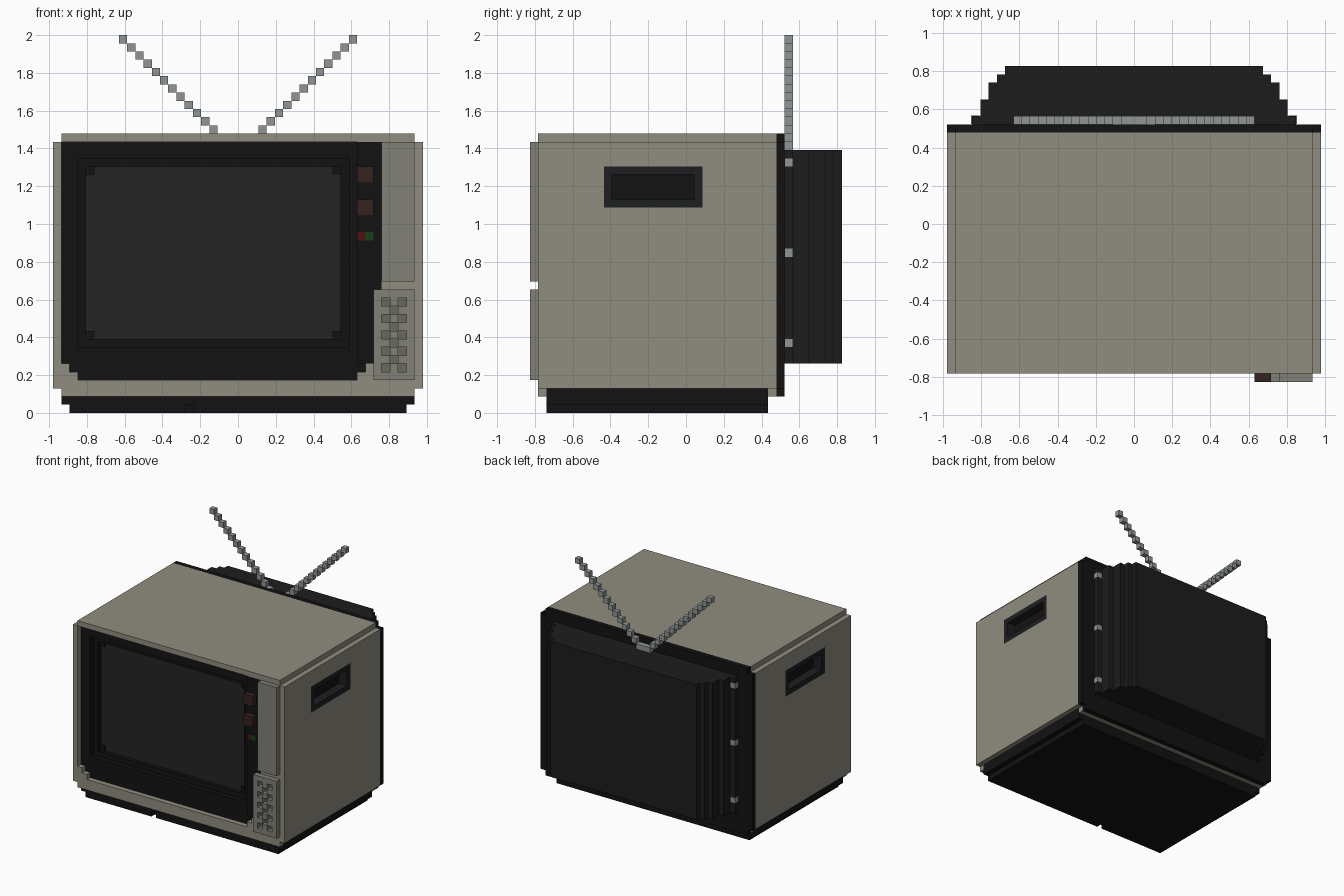
import bpy, bmesh

if "Cube" in bpy.data.objects:
    bpy.data.objects.remove(bpy.data.objects["Cube"])

U = 2 / 46  # one block of the grid the model is built on


def material(name, rgb):
    m = bpy.data.materials.new(name)
    m.diffuse_color = (*rgb, 1)
    m.use_nodes = True
    m.node_tree.nodes["Principled BSDF"].inputs["Base Color"].default_value = m.diffuse_color
    return m


BEIGE = material("beige", (0.28, 0.265, 0.215))
PANEL = material("panel_grey", (0.22, 0.215, 0.185))
KEY = material("key_grey", (0.14, 0.138, 0.105))
BLACK = material("black", (0.006, 0.006, 0.006))
TUB = material("soft_black", (0.012, 0.012, 0.012))
GLASS = material("glass", (0.017, 0.017, 0.017))
GRIP = material("grip", (0.012, 0.013, 0.015))
METAL = material("metal", (0.28, 0.30, 0.30))
BROWN = material("knob_brown", (0.035, 0.016, 0.014))
RED = material("red", (0.07, 0.006, 0.006))
GREEN = material("green", (0.01, 0.05, 0.012))


def finish(name, bm, mat):
    bmesh.ops.scale(bm, vec=(U, U, U), verts=bm.verts)
    bmesh.ops.recalc_face_normals(bm, faces=bm.faces)
    mesh = bpy.data.meshes.new(name)
    bm.to_mesh(mesh)
    bm.free()
    ob = bpy.data.objects.new(name, mesh)
    bpy.context.collection.objects.link(ob)
    if mat:
        mesh.materials.append(mat)
    return ob


def boxes(name, mat, *items):
    """One object from boxes given as x0, x1, y0, y1, z0, z1 in blocks."""
    bm = bmesh.new()
    for x0, x1, y0, y1, z0, z1 in items:
        for v in bmesh.ops.create_cube(bm, size=1)["verts"]:
            v.co = (x1 if v.co.x > 0 else x0, y1 if v.co.y > 0 else y0,
                    z1 if v.co.z > 0 else z0)
    return finish(name, bm, mat)


def prism(name, mat, pts, lo, hi, flat=False):
    """Extrude an xz outline along y (or an xy outline along z if flat)."""
    bm = bmesh.new()
    place = (lambda a, b, t: (a, b, t)) if flat else (lambda a, b, t: (a, t, b))
    ends = [[bm.verts.new(place(a, b, t)) for a, b in pts] for t in (lo, hi)]
    for e in ends:
        bm.faces.new(e)
    n = len(pts)
    for i in range(n):
        j = (i + 1) % n
        bm.faces.new((ends[0][i], ends[0][j], ends[1][j], ends[1][i]))
    return finish(name, bm, mat)


def cut(ob, cutter):
    cutter.hide_render = True
    mod = ob.modifiers.new("cut", "BOOLEAN")
    mod.operation, mod.solver, mod.object = "DIFFERENCE", "EXACT", cutter
    bpy.context.view_layer.objects.active = ob
    bpy.ops.object.modifier_apply(modifier=mod.name)
    bpy.data.objects.remove(cutter)


# cabinet: stepped-corner outline, hollowed for screen, base and grips
half = [(21.5, 2), (21.5, 3), (22.5, 3), (22.5, 33), (21.5, 33), (21.5, 34)]
outline = half + [(-x, z) for x, z in reversed(half)]
opening = [(-19.5, 4), (14.5, 4), (14.5, 5), (15.5, 5), (15.5, 6), (16.5, 6),
           (16.5, 15), (17.5, 15), (17.5, 33), (-21.5, 33), (-21.5, 6),
           (-20.5, 6), (-20.5, 5), (-19.5, 5)]
cabinet = prism("cabinet", BEIGE, outline, -18, 11)
cut(cabinet, prism("screen_cutter", None, opening, -20, -14))
cut(cabinet, boxes("base_cutter", None, (-23, 23, -17, 10, 1, 3)))
for s in (-1, 1):
    x0, x1 = sorted((s * 20.5, s * 24))
    cut(cabinet, boxes("grip_cutter", None, (x0, x1, -10, 2, 25, 30)))

# base with a small notch at the front
boxes("base", BLACK, (-21.5, 21.5, -17, 10, 1, 3), (-20.5, 20.5, -16, 10, 0, 1),
      (-20.5, -6.5, -17, -16, 0, 1), (-5.5, 20.5, -17, -16, 0, 1))

# screen surround stepping inward to the glass
bezel = prism("bezel", BLACK, opening, -17, -14)
cut(bezel, boxes("step_cutter", None, (-19.5, 13.5, -18, -16, 8, 31)))
cut(bezel, boxes("glass_cutter", None, (-18.5, 12.5, -18, -15, 9, 30)))
boxes("screen_glass", GLASS, (-18.5, 12.5, -15.2, -14.98, 9, 30))
boxes("screen_corners", BLACK, *[(x, x + 1, -15.5, -14.9, z, z + 1)
                                 for x in (-18.5, 11.5) for z in (9, 29)])

# control strip, knobs and lamps
boxes("control_strip", BLACK, (14.5, 16.5, -18, -16.5, 6, 33),
      (16.5, 17.5, -18, -16.5, 15, 33))
for i, z in enumerate((28, 24)):
    boxes(f"knob_{i + 1}", BROWN, (14.5, 16.5, -19, -18, z, z + 2))
boxes("red_lamp", RED, (14.5, 15.5, -18.05, -17, 21, 22))
boxes("green_lamp", GREEN, (15.5, 16.5, -18.05, -17, 21, 22))

# raised front panel and keypad with a checker of sunken keys
boxes("speaker_panel", PANEL, (17.5, 21.5, -19, -18, 16, 33))
pad = [(16.5, 21.5, -19, -18, 4, 5), (16.5, 21.5, -19, -18, 14, 15),
       (16.5, 17.5, -19, -18, 5, 14), (20.5, 21.5, -19, -18, 5, 14)]
keys = []
for row in range(9):
    for col in range(3):
        x, z = 17.5 + col, 5 + row
        if (row + col) % 2:
            pad.append((x, x + 1, -19, -18, z, z + 1))
        else:
            keys.append((x, x + 1, -18.1, -17.9, z, z + 1))
boxes("keypad", PANEL, *pad)
boxes("keys", KEY, *keys)

# recessed carrying grips on both sides
for s, side in ((-1, "left"), (1, "right")):
    x0, x1 = sorted((s * 20.5, s * 22.5))
    b0, b1 = sorted((s * 20.5, s * 20.8))
    boxes(f"{side}_grip_frame", GRIP, (x0, x1, -10, 2, 25, 26), (x0, x1, -10, 2, 29, 30),
          (x0, x1, -10, -9, 26, 29), (x0, x1, 1, 2, 26, 29))
    boxes(f"{side}_grip_back", BLACK, (b0, b1, -9, 1, 26, 29))

# back panel and stepped tube housing
prism("back_panel", BLACK, outline, 11, 12)
steps = [(19.5, 12), (19.5, 13), (18.5, 13), (18.5, 15), (17.5, 15), (17.5, 17),
         (16.5, 17), (16.5, 18), (15.5, 18), (15.5, 19)]
prism("tube_housing", TUB, steps + [(-x, y) for x, y in reversed(steps)], 6, 32, flat=True)
boxes("screws", METAL, *[(x - 0.5, x + 0.5, 12.05, 13.05, z, z + 1)
                         for x in (-19.1, 19.1) for z in (8, 19, 30)])

# rabbit-ear aerial made of stepped blocks
boxes("aerial_mount", METAL, (-1.5, 1.5, 12, 13, 32, 33))
for s, side in ((-1, "left"), (1, "right")):
    boxes(f"{side}_aerial", METAL, *[(s * (1 + i) - 0.5, s * (1 + i) + 0.5, 12, 13,
                                      32 + i, 33 + i) for i in range(1, 14)])
